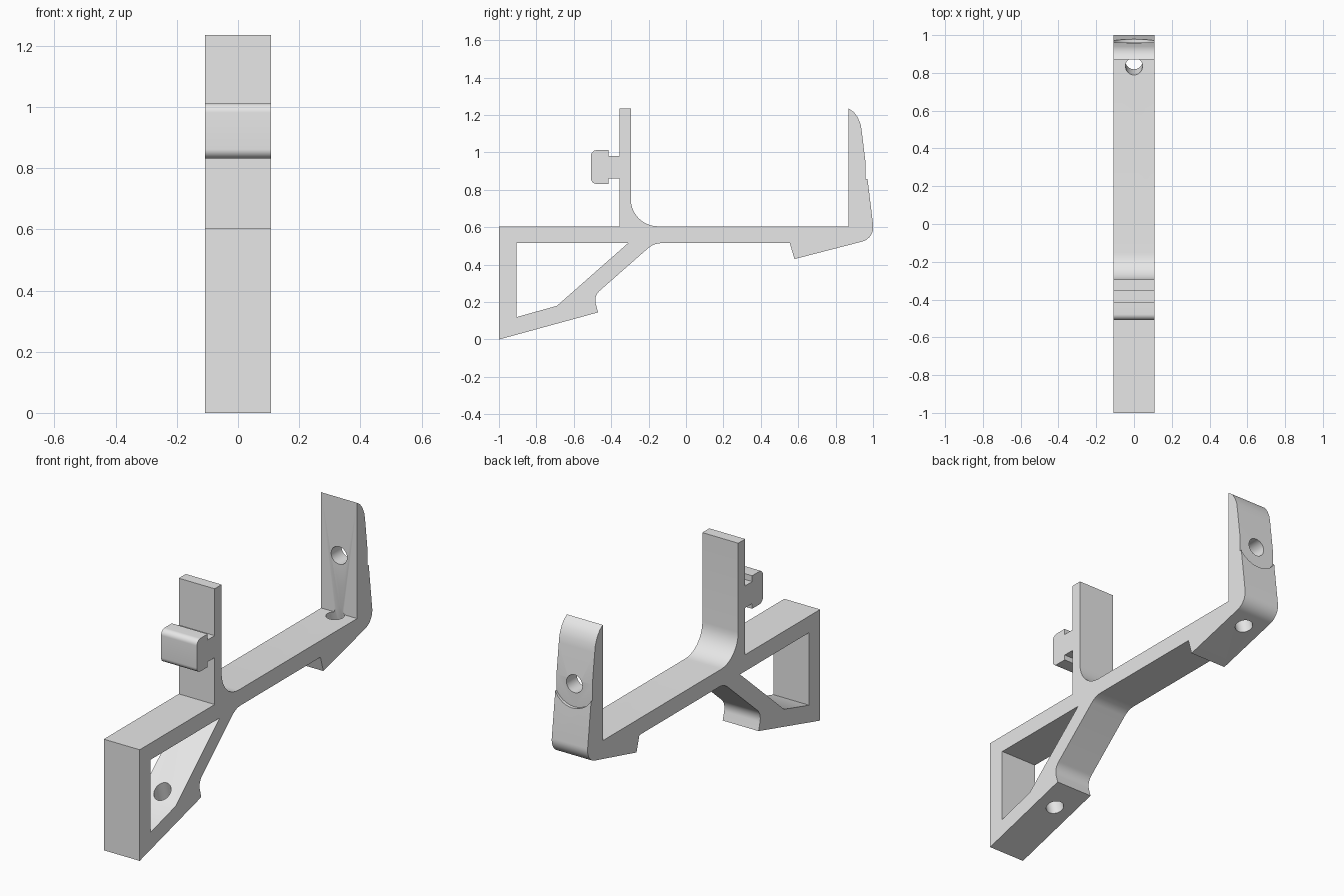
import bpy
import bmesh
import math
from mathutils import Vector

cube = bpy.data.objects.get("Cube")
if cube:
    bpy.data.objects.remove(cube, do_unlink=True)

HALF_WIDTH = 0.108

grey = bpy.data.materials.new("light grey plastic")
grey.use_nodes = True
grey.diffuse_color = (0.8, 0.8, 0.8, 1)
for node in grey.node_tree.nodes:
    if node.type == "BSDF_PRINCIPLED":
        node.inputs["Base Color"].default_value = (0.8, 0.8, 0.8, 1)


def rounded(corners, steps=10):
    """Outline from (y, z) or (y, z, radius) corners, with fillets as arcs."""
    points = []
    for i, corner in enumerate(corners):
        p = Vector(corner[:2])
        if len(corner) == 2:
            points.append(p)
            continue
        a = (Vector(corners[i - 1][:2]) - p).normalized()
        b = (Vector(corners[(i + 1) % len(corners)][:2]) - p).normalized()
        half = a.angle(b) / 2
        centre = p + (a + b).normalized() * corner[2] / math.sin(half)
        start = p + a * corner[2] / math.tan(half) - centre
        end = p + b * corner[2] / math.tan(half) - centre
        sweep = start.angle(end)
        for k in range(steps + 1):
            t = k / steps
            arc = start * math.sin((1 - t) * sweep) + end * math.sin(t * sweep)
            points.append(centre + arc / math.sin(sweep))
    return points


def extrude_outlines(name, outlines):
    """Fill the outlines (later ones are openings) and extrude across x."""
    bm = bmesh.new()
    edges = []
    for outline in outlines:
        ring = [bm.verts.new((-HALF_WIDTH, p.x, p.y)) for p in outline]
        edges += [bm.edges.new((v, ring[i - 1])) for i, v in enumerate(ring)]
    bmesh.ops.triangle_fill(bm, edges=edges, use_beauty=True, normal=(1, 0, 0))
    made = bmesh.ops.extrude_face_region(bm, geom=bm.faces[:], use_keep_orig=True)
    moved = [g for g in made["geom"] if isinstance(g, bmesh.types.BMVert)]
    bmesh.ops.translate(bm, verts=moved, vec=(2 * HALF_WIDTH, 0, 0))
    bmesh.ops.recalc_face_normals(bm, faces=bm.faces[:])
    mesh = bpy.data.meshes.new(name)
    bm.to_mesh(mesh)
    bm.free()
    mesh.materials.append(grey)
    obj = bpy.data.objects.new(name, mesh)
    bpy.context.collection.objects.link(obj)
    return obj


def bore(target, y, z, direction, radius, length):
    """Cut a round hole centred on (y, z) along a direction in the yz plane."""
    axis = Vector((0, *direction))
    bpy.ops.mesh.primitive_cylinder_add(vertices=40, radius=radius, depth=length,
                                        location=(0, y, z))
    cutter = bpy.context.object
    cutter.name = "hole_cutter"
    cutter.hide_render = True
    cutter.rotation_euler = axis.to_track_quat("Z", "X").to_euler()
    cutter.data.materials.append(grey)
    bpy.context.view_layer.update()
    cut = target.modifiers.new("hole", "BOOLEAN")
    cut.operation = "DIFFERENCE"
    cut.solver = "EXACT"
    cut.object = cutter
    bpy.context.view_layer.objects.active = target
    bpy.ops.object.modifier_apply(modifier=cut.name)
    bpy.data.objects.remove(cutter, do_unlink=True)


# Side profile pieces, in order around the outline
foot_and_strut = [(-1, 0), (-0.47, 0.145), (-0.494, 0.232, 0.07),
                  (-0.172, 0.515, 0.11)]
rear_wedge = [(0.555, 0.515), (0.58, 0.43), (1.009, 0.541, 0.08)]
rear_upright = [(0.94, 1.11), (0.934, 1.15), (0.917, 1.19), (0.896, 1.217),
                (0.87, 1.235), (0.87, 0.605)]
front_upright = [(-0.295, 0.605, 0.145), (-0.295, 1.235), (-0.355, 1.235)]
knob = [(-0.355, 0.98), (-0.415, 0.98), (-0.415, 1.012), (-0.508, 1.012, 0.03),
        (-0.508, 0.832, 0.03), (-0.415, 0.832), (-0.415, 0.86), (-0.355, 0.86)]
front_rail = [(-0.355, 0.605), (-1, 0.605)]
window = [(-0.905, 0.12), (-0.69, 0.18), (-0.31, 0.515), (-0.905, 0.515)]

outer = foot_and_strut + rear_wedge + rear_upright + front_upright + knob + front_rail
bracket = extrude_outlines("bracket", [rounded(outer), rounded(window)])

# Screw holes: two square to the sloped undersides, one through the rear upright
slope_normal = (-0.26, 0.966)
bore(bracket, -0.63, 0.14, slope_normal, 0.045, 0.4)
bore(bracket, 0.85, 0.55, slope_normal, 0.045, 0.4)
bore(bracket, 0.92, 0.92, (1, 0), 0.048, 0.3)
# Shallow round seat for the screw head on the back of the upright
bore(bracket, 1.06, 0.92, (1, 0), 0.125, 0.2)

bpy.ops.object.select_all(action="DESELECT")
bracket.select_set(True)
bpy.context.view_layer.objects.active = bracket
bpy.ops.object.shade_smooth_by_angle(angle=math.radians(30))
